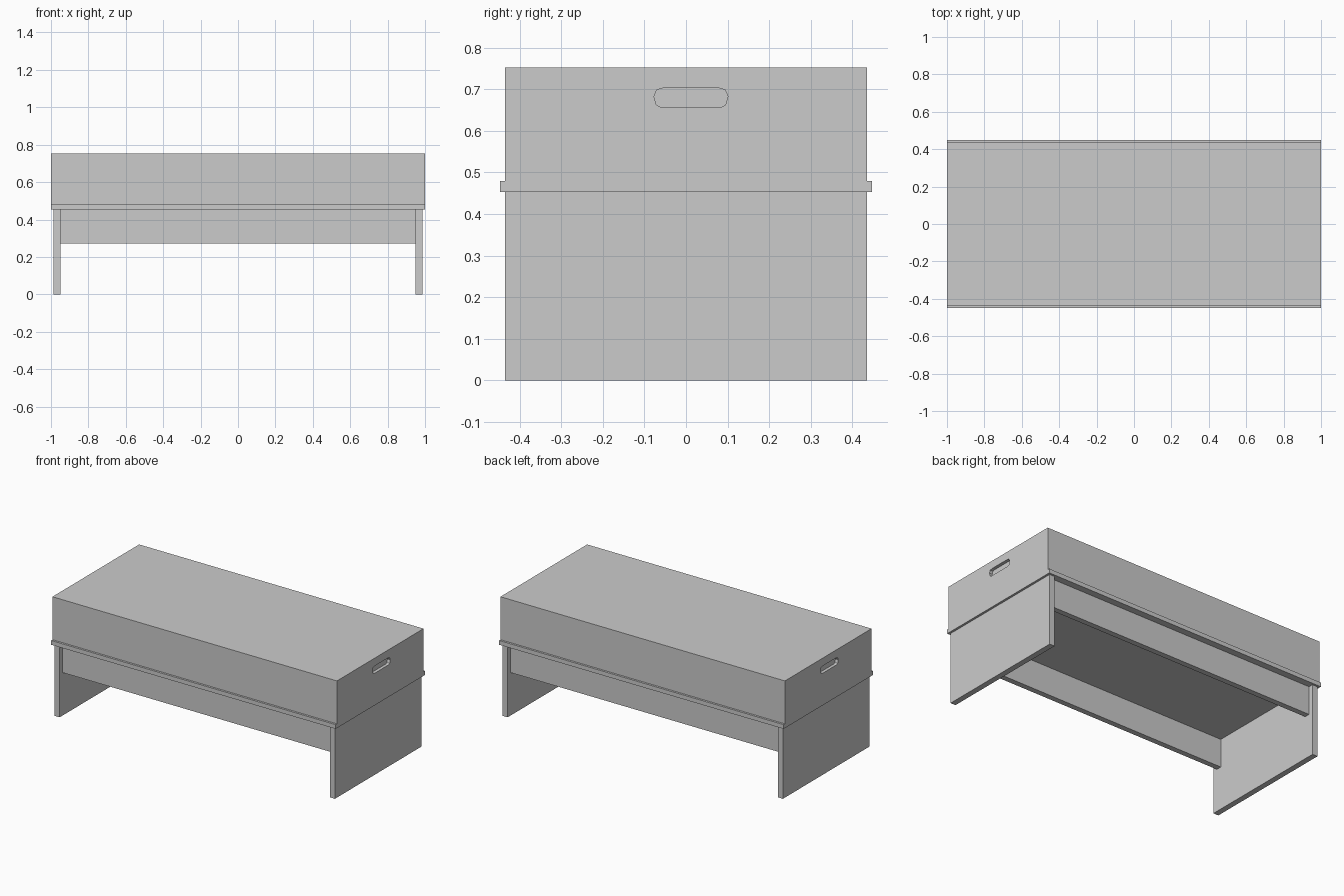
import bpy, bmesh

if "Cube" in bpy.data.objects:
    bpy.data.objects.remove(bpy.data.objects["Cube"])


def prism(name, profile, x0, x1):
    """Extrude a (y, z) profile along x from x0 to x1."""
    bm = bmesh.new()
    face = bm.faces.new([bm.verts.new((x0, y, z)) for y, z in profile])
    ext = bmesh.ops.extrude_face_region(bm, geom=[face])
    moved = [v for v in ext["geom"] if isinstance(v, bmesh.types.BMVert)]
    bmesh.ops.translate(bm, verts=moved, vec=(x1 - x0, 0, 0))
    bmesh.ops.recalc_face_normals(bm, faces=bm.faces)
    mesh = bpy.data.meshes.new(name)
    bm.to_mesh(mesh)
    bm.free()
    obj = bpy.data.objects.new(name, mesh)
    bpy.context.collection.objects.link(obj)
    return obj


def rect(y0, y1, z0, z1):
    return [(y0, z0), (y1, z0), (y1, z1), (y0, z1)]


DECK, LEDGE, TOP = 0.453, 0.48, 0.753

# Upper body: box with a thin ledge along front and back
half = [(0.448, DECK), (0.448, LEDGE), (0.435, LEDGE), (0.435, TOP)]
body = prism("upper_box", half + [(-y, z) for y, z in reversed(half)], -1.0, 1.0)

# Recessed hand grips, one per end (rotated 180 degrees to each other)
grip = [(-0.077, 0.683), (-0.07, 0.699), (-0.055, 0.703), (0.079, 0.703),
        (0.094, 0.699), (0.101, 0.683), (0.095, 0.662), (0.084, 0.657),
        (-0.06, 0.657), (-0.071, 0.662)]
for s in (1, -1):
    cutter = prism("grip_cutter", [(s * y, z) for y, z in grip], s * 0.98, s * 1.05)
    cutter.hide_render = True
    mod = body.modifiers.new("grip", "BOOLEAN")
    mod.operation = "DIFFERENCE"
    mod.solver = "EXACT"
    mod.object = cutter
    bpy.context.view_layer.objects.active = body
    bpy.ops.object.modifier_apply(modifier=mod.name)
    bpy.data.objects.remove(cutter)

# Panel legs at both ends
for side, s in (("right", 1), ("left", -1)):
    prism(side + "_leg_panel", rect(-0.435, 0.435, 0, DECK), s * 0.95, s * 0.986)

# Aprons set slightly back between the legs
for side, s in (("front", -1), ("back", 1)):
    prism(side + "_apron", rect(s * 0.405, s * 0.37, 0.273, DECK), -0.95, 0.95)
